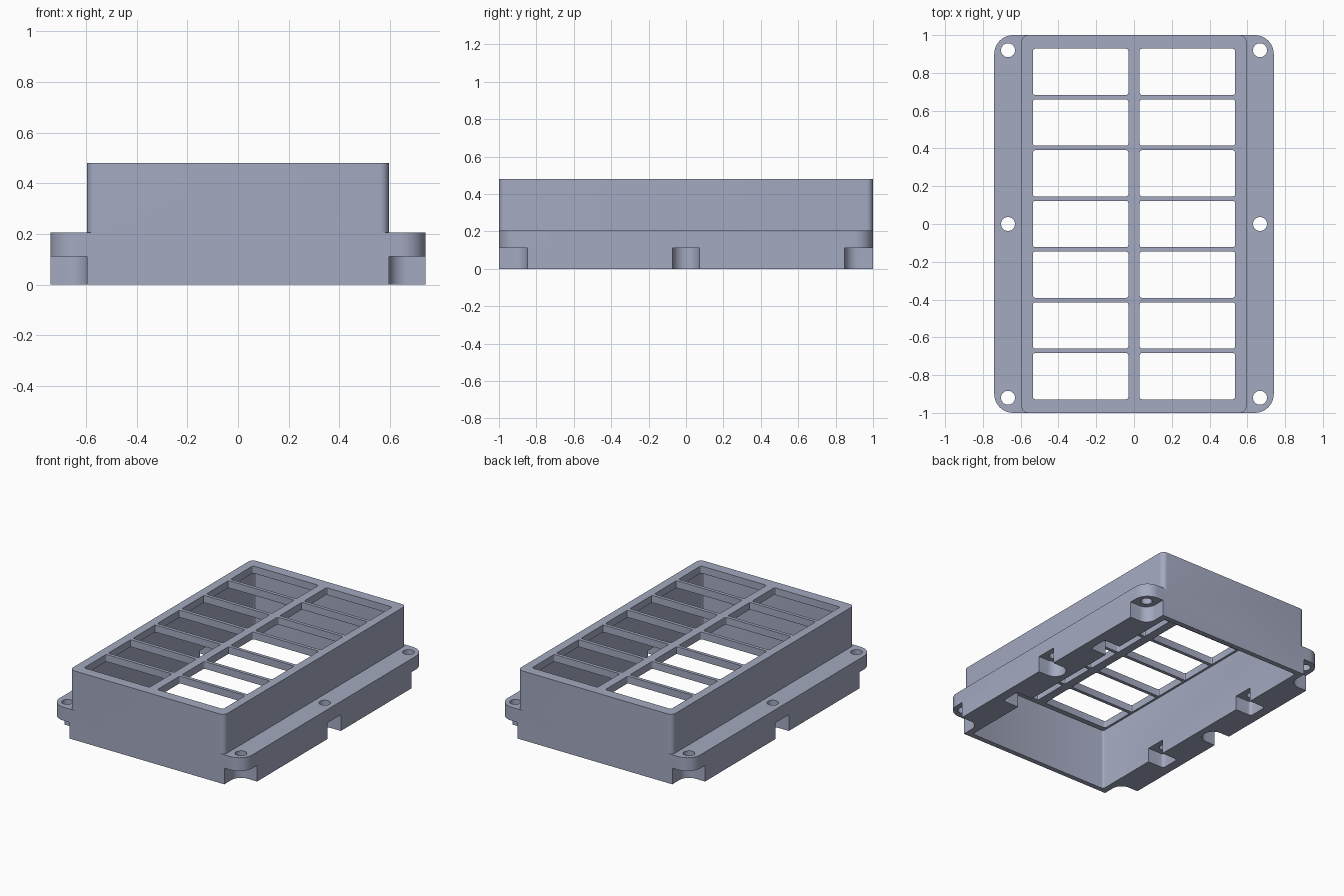
import bpy, bmesh, math

if "Cube" in bpy.data.objects:
    bpy.data.objects.remove(bpy.data.objects["Cube"])

shell_mat = bpy.data.materials.new("blue grey plastic")
shell_mat.diffuse_color = (0.37, 0.40, 0.53, 1)
shell_mat.use_nodes = True
shell_mat.node_tree.nodes["Principled BSDF"].inputs["Base Color"].default_value = shell_mat.diffuse_color


def rounded_rect(cx, cy, hx, hy, r, seg=6):
    """Outline of a rectangle with rounded corners, counter-clockwise."""
    pts = []
    for k, (sx, sy) in enumerate([(1, 1), (-1, 1), (-1, -1), (1, -1)]):
        for i in range(seg + 1):
            a = math.pi / 2 * (k + i / seg)
            pts.append((cx + sx * (hx - r) + r * math.cos(a),
                        cy + sy * (hy - r) + r * math.sin(a)))
    return pts


def circle(cx, cy, r, n=32):
    return [(cx + r * math.cos(2 * math.pi * i / n),
             cy + r * math.sin(2 * math.pi * i / n)) for i in range(n)]


def prism(name, outlines, z0, z1):
    """Extrude one or more separate outlines from z0 to z1."""
    bm = bmesh.new()
    for pts in outlines:
        lo = [bm.verts.new((x, y, z0)) for x, y in pts]
        hi = [bm.verts.new((x, y, z1)) for x, y in pts]
        bm.faces.new(lo[::-1])
        bm.faces.new(hi)
        n = len(pts)
        for i in range(n):
            j = (i + 1) % n
            bm.faces.new((lo[i], lo[j], hi[j], hi[i]))
    bmesh.ops.recalc_face_normals(bm, faces=bm.faces)
    mesh = bpy.data.meshes.new(name)
    bm.to_mesh(mesh)
    bm.free()
    mesh.materials.append(shell_mat)
    ob = bpy.data.objects.new(name, mesh)
    bpy.context.collection.objects.link(ob)
    return ob


def combine(target, tool, operation):
    bpy.context.view_layer.objects.active = target
    mod = target.modifiers.new("combine", 'BOOLEAN')
    mod.operation = operation
    mod.solver = 'EXACT'
    mod.object = tool
    bpy.ops.object.modifier_apply(modifier=mod.name)
    bpy.data.objects.remove(tool)


def notch(sx, cy, r=0.072, out=0.2):
    """Screw relief: rounded on the inside, open to the outer edges."""
    cx = 0.667
    if cy:  # corner: only the inner quarter is rounded
        arc = [(cx - r * math.sin(a), cy - r * math.cos(a))
               for a in [math.pi / 2 * i / 10 for i in range(11)]]
        pts = arc + [(cx - r, 1 + out), (cx + out, 1 + out), (cx + out, cy - r)]
    else:   # middle: half round slot
        arc = [(cx - r * math.sin(a), -r * math.cos(a))
               for a in [math.pi * i / 20 for i in range(21)]]
        pts = arc + [(cx + out, r), (cx + out, -r)]
    return [(sx * x, y) for x, y in pts]


# Outer shell: tall box joined to a wider mounting flange
housing = prism("housing", [rounded_rect(0, 0, 0.595, 1.0, 0.035)], 0, 0.48)
flange = prism("flange", [rounded_rect(0, 0, 0.74, 1.0, 0.1, 10)], 0, 0.205)
combine(housing, flange, 'UNION')

# Hollow interior, open underneath
combine(housing, prism("cavity", [rounded_rect(0, 0, 0.55, 0.965, 0.015, 3)],
                       -0.1, 0.43), 'DIFFERENCE')

# Two columns of seven windows in the top
windows = [rounded_rect(sx * 0.2825, 0.2685 * k, 0.2525, 0.1225, 0.012, 3)
           for sx in (-1, 1) for k in range(-3, 4)]
combine(housing, prism("windows", windows, 0.38, 0.6), 'DIFFERENCE')

# Screw holes and the reliefs below them
for sx in (-1, 1):
    for sy in (-1, 0, 1):
        hole = [circle(sx * 0.667, sy * 0.92, 0.037)]
        combine(housing, prism("hole", hole, -0.1, 0.3), 'DIFFERENCE')
        relief = notch(sx, 0.92 if sy else 0)
        if sy < 0:
            relief = [(x, -y) for x, y in relief]
        combine(housing, prism("relief", [relief], -0.1, 0.112), 'DIFFERENCE')

# Inner pockets along the long sides, each with a small blind hole
for sx in (-1, 1):
    for sy in (-1, 1):
        pocket = rounded_rect(sx * 0.59, sy * 0.44, 0.085, 0.07, 0.02, 4)
        combine(housing, prism("pocket", [pocket], -0.1, 0.1), 'DIFFERENCE')
        pilot = [circle(sx * 0.62, sy * 0.44, 0.03, 24)]
        combine(housing, prism("pilot", pilot, 0.05, 0.17), 'DIFFERENCE')

bpy.ops.object.select_all(action='DESELECT')
housing.select_set(True)
bpy.context.view_layer.objects.active = housing
bpy.ops.object.shade_smooth_by_angle(angle=math.radians(30))
